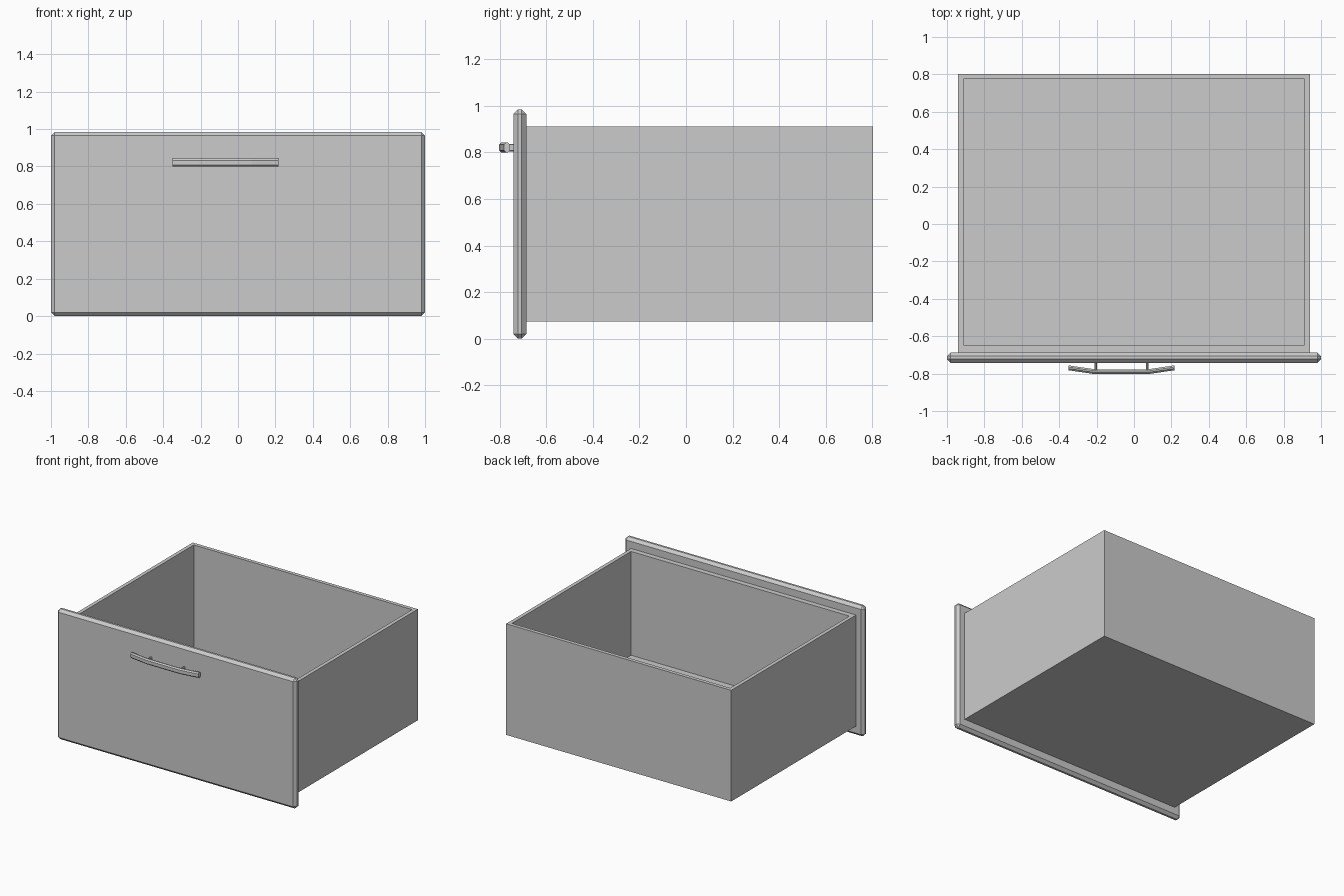
import bpy, bmesh
from mathutils import Vector

if "Cube" in bpy.data.objects:
    bpy.data.objects.remove(bpy.data.objects["Cube"], do_unlink=True)

# One plain grey for the whole drawer
grey = bpy.data.materials.new("plain_grey")
grey.use_nodes = True
colour = (0.6, 0.6, 0.6, 1)
grey.diffuse_color = colour
grey.node_tree.nodes["Principled BSDF"].inputs["Base Color"].default_value = colour


def finish(name, bm):
    bmesh.ops.recalc_face_normals(bm, faces=bm.faces)
    mesh = bpy.data.meshes.new(name)
    bm.to_mesh(mesh)
    bm.free()
    mesh.materials.append(grey)
    obj = bpy.data.objects.new(name, mesh)
    bpy.context.collection.objects.link(obj)
    return obj


def block(lo, hi):
    bm = bmesh.new()
    bmesh.ops.create_cube(bm, size=1)
    lo, hi = Vector(lo), Vector(hi)
    for v in bm.verts:
        v.co = (lo + hi) / 2 + v.co * (hi - lo)
    return bm


# Open box: inset the top for the rim, then push the inside down
WALL, RIM_Z, FLOOR_Z = 0.028, 0.912, 0.128
bm = block((-0.94, -0.687, 0.073), (0.94, 0.803, RIM_Z))
top = max(bm.faces, key=lambda f: f.calc_center_median().z)
bmesh.ops.inset_region(bm, faces=[top], thickness=WALL, use_even_offset=True)
for v in top.verts:
    if v.co.y < 0:
        v.co.y = -0.647
inner = bmesh.ops.extrude_face_region(bm, geom=[top])["geom"]
for v in inner:
    if isinstance(v, bmesh.types.BMVert):
        v.co.z = FLOOR_Z
if top.is_valid:
    bmesh.ops.delete(bm, geom=[top], context="FACES_ONLY")
finish("drawer_box", bm)

# Front panel with chamfered edges
bm = block((-1, -0.742, 0), (1, -0.686, 0.985))
bmesh.ops.bevel(bm, geom=bm.edges[:], offset=0.02, segments=1, affect="EDGES")
finish("front_panel", bm)

# Bent handle bar: a chamfered section swept through four stations
MID_X, HANDLE_Z = -0.0675, 0.821
HALF_Y, HALF_Z, CUT = 0.013, 0.021, 0.009
section = []
for sy, sz in ((1, 1), (-1, 1), (-1, -1), (1, -1)):
    pair = [(sy * HALF_Y, sz * (HALF_Z - CUT)), (sy * (HALF_Y - CUT), sz * HALF_Z)]
    section += pair if sy == sz else pair[::-1]
bm = bmesh.new()
rings = []
for x, y in ((-0.283, -0.769), (-0.14, -0.79), (0.14, -0.79), (0.283, -0.769)):
    rings.append([bm.verts.new((MID_X + x, y + dy, HANDLE_Z + dz)) for dy, dz in section])
for a, b in zip(rings, rings[1:]):
    for i in range(len(a)):
        j = (i + 1) % len(a)
        bm.faces.new((a[i], a[j], b[j], b[i]))
bm.faces.new(rings[0])
bm.faces.new(rings[-1])
finish("handle_bar", bm)

# Two posts joining the bar to the panel
for name, side in (("handle_post_right", -1), ("handle_post_left", 1)):
    x = MID_X + side * 0.138
    bm = block((x - 0.007, -0.782, HANDLE_Z - 0.016), (x + 0.007, -0.735, HANDLE_Z + 0.016))
    long_edges = [e for e in bm.edges if abs(e.verts[0].co.y - e.verts[1].co.y) > 0.01]
    bmesh.ops.bevel(bm, geom=long_edges, offset=0.004, segments=1, affect="EDGES")
    finish(name, bm)
